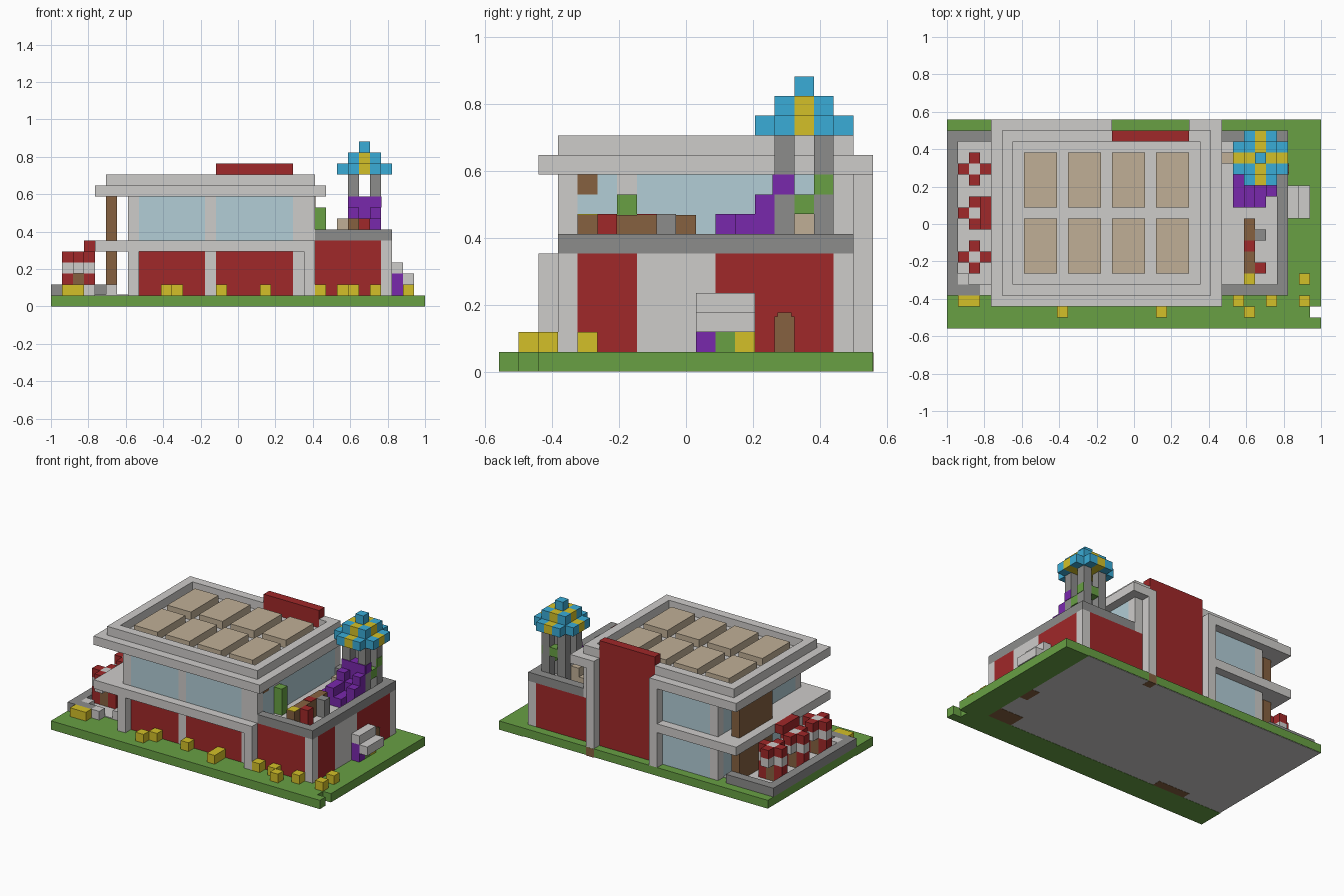
import bpy
import bmesh

cube = bpy.data.objects.get("Cube")
if cube:
    bpy.data.objects.remove(cube, do_unlink=True)

UNIT = 2 / 34          # one building block
HALF_X, HALF_Y = 17, 9.5


def srgb(r, g, b):
    def channel(c):
        c /= 255
        return c / 12.92 if c < 0.04 else ((c + 0.055) / 1.055) ** 2.4
    return (channel(r), channel(g), channel(b), 1)


def material(name, *rgb):
    mat = bpy.data.materials.new(name)
    mat.use_nodes = True
    mat.diffuse_color = srgb(*rgb)
    mat.node_tree.nodes["Principled BSDF"].inputs["Base Color"].default_value = srgb(*rgb)
    return mat


light = material("light grey", 206, 204, 202)
dark = material("dark grey", 140, 140, 139)
red = material("red", 160, 40, 41)
green = material("grass green", 104, 160, 68)
glass = material("pale blue glass", 178, 205, 214)
tan = material("tan", 192, 175, 150)
brown = material("brown", 134, 97, 64)
yellow = material("yellow", 212, 192, 40)
purple = material("purple", 121, 40, 172)
blue = material("sky blue", 58, 172, 215)


def part(name, mat, *boxes):
    """One object from boxes given as (x, y, z ranges) in block units."""
    bm = bmesh.new()
    for spans in boxes:
        made = bmesh.ops.create_cube(bm, size=1)["verts"]
        for v in made:
            p = [a + (b - a) * (c + 0.5) for (a, b), c in zip(spans, v.co)]
            v.co = ((p[0] - HALF_X) * UNIT, (p[1] - HALF_Y) * UNIT, p[2] * UNIT)
    mesh = bpy.data.meshes.new(name)
    bm.to_mesh(mesh)
    bm.free()
    mesh.materials.append(mat)
    obj = bpy.data.objects.new(name, mesh)
    bpy.context.collection.objects.link(obj)
    return obj


def at(x, y, z, h=1):
    """A block-wide column standing at a grid cell."""
    return (x, x + 1), (y, y + 1), (z, z + h)


# Ground with a notch at one corner, and the slab underneath
soil, under = (0.06, 1), (0, 0.06)
part("lawn", green, ((0, 33), (0, 19), soil), at(33, 0, 0), ((33, 34), (2, 19), (0, 1)))
part("lawn_underside", green, ((0, 33), (0, 3), under), ((31, 33), (3, 19), under))
part("foundation_underside", light, ((0.05, 31), (3, 18.95), (0.02, 0.06)))
part("soil_patches", brown, ((5, 9), (3, 4), under), ((28, 31), (3, 5), under),
     ((30, 31), (8, 10), under), ((22, 23), (18, 19.02), (0, 0.98)))

# Ground floor of the main building
low, high = (1, 5), (6, 10)
part("front_ground_wall", red, ((8, 14), (3, 4), low), ((15, 22), (3, 4), low))
part("ground_columns", light, at(7, 2, 1, 4), at(7, 3, 1, 4), at(14, 3, 1, 4),
     at(22, 3, 1, 4), at(23, 3, 1, 4), at(23, 2, 1, 4))
part("left_ground_glass", glass, ((7, 8), (4, 17), low))
part("back_ground_glass", glass, ((8, 14), (17, 18), low))

# Balcony slab between the floors
part("balcony_slab", light, ((4, 24), (2, 17), (5, 6)), ((4, 15), (17, 19), (5, 6)))

# Upper floor
part("front_windows", glass, ((8, 14), (3, 4), high), ((15, 22), (3, 4), high))
part("back_windows", glass, ((8, 14), (17, 18), high))
part("left_windows", glass, ((7, 8), (4, 17), high))
part("right_windows", glass, ((23, 24), (4, 6), high), ((23, 24), (7, 17), high))
part("upper_columns", light, *[at(x, y, 6, 4) for x, y in
     ((7, 3), (14, 3), (22, 3), (23, 3), (23, 6), (22, 17), (23, 17))])
part("back_posts", light, at(14, 17, 1, 4), at(14, 17, 6, 4), at(14, 18, 1, 4),
     at(14, 18, 6, 4), at(7, 17, 1, 4), at(7, 17, 6, 4), at(22, 18, 1, 9))
part("timber_wall", brown, ((5, 6), (11, 17), low), ((5, 6), (11, 17), high))
part("window_panel", brown, ((24, 24.05), (4, 5), (9, 10)))

# Tall red feature wall at the back
part("feature_wall", red, ((15, 22), (17, 18), (1, 13)))

# Roof: overhang, raised rim and panels
part("roof_slab", light, ((4, 25), (2, 17), (10, 11)), ((4, 15), (17, 19), (10, 11)),
     ((22, 25), (17, 19), (10, 11)))
rim = (11, 12)
part("roof_rim", light, ((5, 24), (3, 4), rim), ((5, 6), (4, 18), rim), ((23, 24), (4, 18), rim),
     ((6, 15), (17, 18), rim), ((22, 23), (17, 18), rim))
part("roof_panels", tan, *[((x, x + 3), (y, y + 5), (11, 11.9))
                           for x in range(7, 22, 4) for y in (5, 11)])

# Side wing with a walled terrace
part("terrace_floor", light, ((24, 30), (4, 17), (5, 6)))
wing = (1, 6)
part("wing_red_walls", red, ((24, 30), (3, 4), wing), ((22, 30), (17, 18), wing),
     ((30, 31), (4, 7), wing), ((30, 31), (11, 17), wing))
part("wing_light_walls", light, at(30, 3, 1, 5), at(30, 17, 1, 5), ((30, 31), (7, 11), wing))
part("terrace_parapet", dark, ((24, 31), (3, 4), (6, 7)), ((24, 31), (17, 18), (6, 7)),
     ((30, 31), (4, 17), (6, 7)))
part("wing_door", brown, ((31, 31.1), (14, 15), (1, 2.8)), ((31, 31.1), (14.15, 14.85), (2.8, 3)))
part("side_bench", light, ((32, 33), (10, 13), (2, 3)), ((31, 32), (11, 13), (2, 3)),
     ((31, 32), (10, 13), (3, 4)))
part("bench_purple_flower", purple, at(31, 10, 1, 2))
part("bench_bush", green, at(31, 11, 1))
part("bench_yellow_flower", yellow, at(31, 12, 1))

# Terrace furniture
part("terrace_counter", brown, ((27, 28), (4, 10), (6, 7.95)))
part("counter_lamp", yellow, ((27, 28), (4, 5), (7.95, 8)))
part("counter_tray", red, ((27, 28), (7, 8), (7.95, 8)))
part("counter_red_seat", red, at(28, 5, 6, 2))
part("counter_grey_seat", dark, at(28, 8, 6, 2))
part("terrace_plant", green, at(24, 6, 6, 3))
part("tan_bench", tan, at(25, 15, 6), at(26, 15, 6, 2))

# Slide tower with stepped cross roof
part("tower_posts", dark, *[at(x, y, 6, 6) for x in (27, 29) for y in (14, 16)])
part("slide", purple, ((26, 27), (11, 14), (6, 7)), ((27, 28), (11, 13), (6, 8)),
     ((28, 29), (11, 13), (6, 7)), at(27, 13, 6, 3), at(28, 13, 6, 2), at(29, 13, 6, 3),
     at(28, 14, 6, 4), ((27, 30), (13.9, 14), (9, 10)), ((29.9, 30.05), (14, 15), (9, 10)),
     at(29, 12, 6, 2))
part("tower_vines", green, at(29, 15, 8), at(28, 16, 9), ((29.9, 30.05), (16, 17), (9, 10)))
cx, cy = 28, 15
for tier, (reach, z) in {"lower": (2, 12), "upper": (1, 13)}.items():
    cells = {True: [], False: []}
    for dx in range(-reach, reach + 1):
        for dy in range(-reach, reach + 1):
            if reach == 2 and abs(dx * dy) == 4:
                continue
            cells[dx * dy == 0].append(at(cx + dx, cy + dy, z))
    part(tier + "_tower_roof", blue, *cells[False])
    part(tier + "_tower_stripes", yellow, *cells[True])
part("tower_finial", blue, at(cx, cy, 14))

# Walled patio with striped kiosks
part("patio_floor", light, ((1, 7), (4, 17), (1, 1.1)))
part("patio_wall", dark, ((0, 1), (3, 18), (1, 2)), ((1, 3), (3, 4), (1, 2)),
     ((1, 6), (17, 18), (1, 2)))
part("patio_stools", light, at(3, 3, 1), at(1, 4, 1), at(5, 4, 1))
for n, y in enumerate((6, 10, 14), 1):
    sides = [(1, y), (3, y)]
    arms = sides + [(2, y - 1), (2, y + 1)]
    part(f"kiosk_{n}_canopy", red, *[at(a, b, 4) for a, b in arms])
    part(f"kiosk_{n}_stripe", light, at(2, y, 3, 2), *[at(a, b, 3) for a, b in arms])
    part(f"kiosk_{n}_legs", red, *[at(a, b, 1.1, 1.9) for a, b in sides])
    part(f"kiosk_{n}_pole", brown, at(2, y, 1.1, 1.9))
part("patio_awning", red, ((3, 4), (9, 12), (5, 6)))

# Yellow flowers along the front lawn
flowers = [(1, 2), (2, 2), (10, 1), (11, 2), (15, 2), (19, 1), (19, 2), (24, 2), (26, 2),
           (27, 1), (29, 2), (32, 2), (32, 4)]
part("yellow_flowers", yellow, *[at(x, y, 1) for x, y in flowers])
